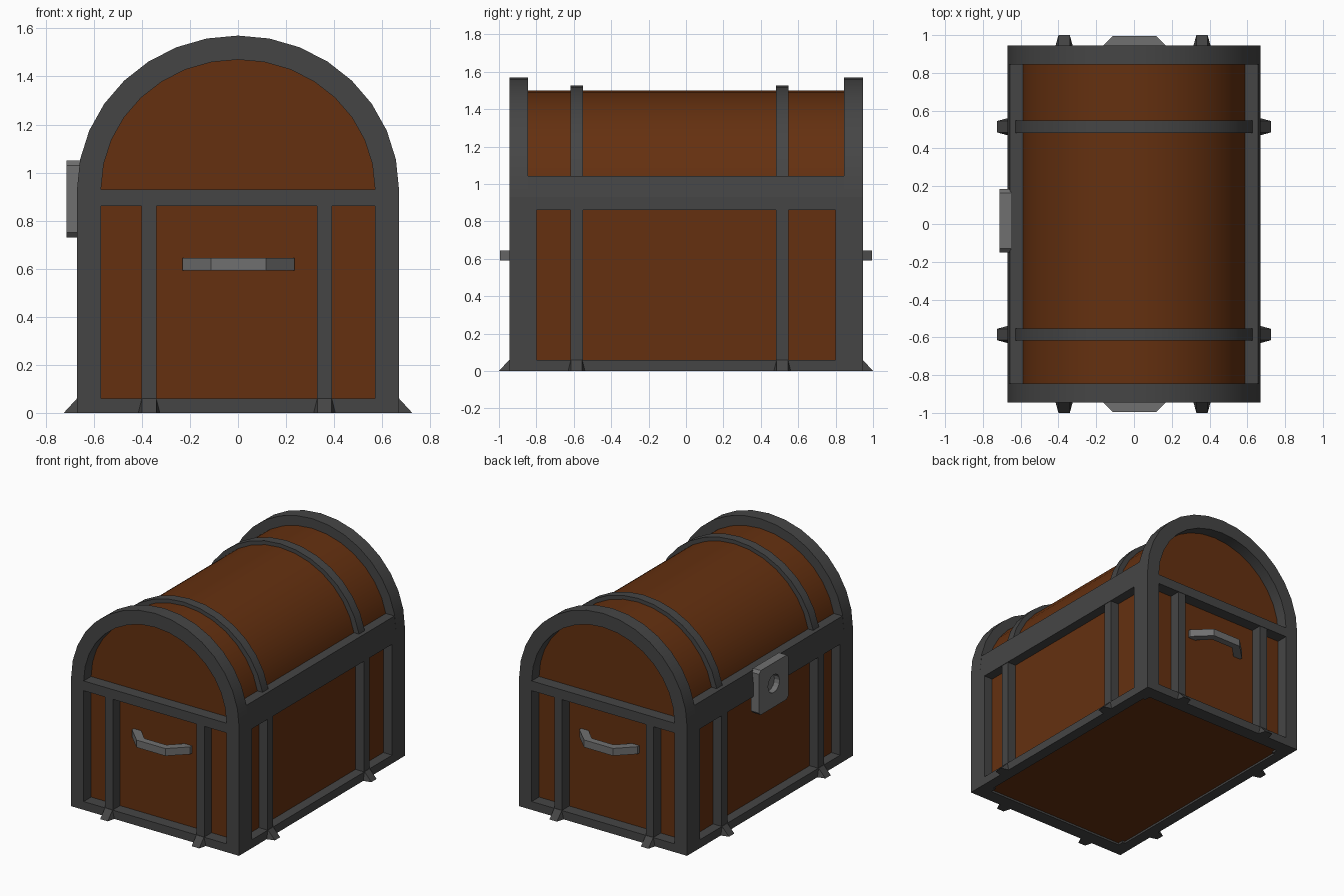
import bpy, bmesh, math
from mathutils import Vector

if "Cube" in bpy.data.objects:
    bpy.data.objects.remove(bpy.data.objects["Cube"])


def material(name, rgb):
    m = bpy.data.materials.new(name)
    m.diffuse_color = (*rgb, 1)
    m.use_nodes = True
    m.node_tree.nodes["Principled BSDF"].inputs["Base Color"].default_value = m.diffuse_color
    return m


WOOD = material("wood", (0.13, 0.03, 0.005))
IRON = material("iron", (0.06, 0.06, 0.06))
STEEL = material("steel", (0.16, 0.16, 0.16))


def make(name, verts, faces, mat, smooth=False):
    me = bpy.data.meshes.new(name)
    me.from_pydata(verts, [], faces)
    bm = bmesh.new()
    bm.from_mesh(me)
    bmesh.ops.recalc_face_normals(bm, faces=bm.faces)
    bm.to_mesh(me)
    bm.free()
    me.materials.append(mat)
    ob = bpy.data.objects.new(name, me)
    bpy.context.collection.objects.link(ob)
    if smooth:
        bpy.ops.object.select_all(action='DESELECT')
        ob.select_set(True)
        bpy.context.view_layer.objects.active = ob
        bpy.ops.object.shade_smooth_by_angle(angle=math.radians(30))
    return ob


def prism(name, rings, mat, smooth=False):
    """Solid between two matching closed outlines."""
    a, b = rings
    n = len(a)
    faces = [tuple(range(n)), tuple(range(n, 2 * n))]
    faces += [(i, (i + 1) % n, n + (i + 1) % n, n + i) for i in range(n)]
    return make(name, a + b, faces, mat, smooth)


def box(name, x, y, z, mat):
    return prism(name, [[(x[0], y[0], k), (x[1], y[0], k), (x[1], y[1], k), (x[0], y[1], k)]
                        for k in z], mat)


def half_ellipse(rx, rz, segs=16):
    return [(rx * math.cos(math.pi * i / segs), 0.93 + rz * math.sin(math.pi * i / segs))
            for i in range(segs + 1)]


def arch(name, outer, inner, y0, y1):
    """Half hoop of rectangular section."""
    verts = []
    for (ox, oz), (ix, iz) in zip(half_ellipse(*outer), half_ellipse(*inner)):
        verts += [(ox, y0, oz), (ox, y1, oz), (ix, y1, iz), (ix, y0, iz)]
    last = len(verts) - 4
    faces = [(0, 1, 2, 3), tuple(range(last, last + 4))]
    for k in range(0, last, 4):
        faces += [(k + j, k + (j + 1) % 4, k + 4 + (j + 1) % 4, k + 4 + j) for j in range(4)]
    return make(name, verts, faces, IRON, True)


def foot(name, centre, out):
    """Wedge flaring from the wall along direction out."""
    c, o = Vector(centre), Vector(out)
    s = Vector((-o.y, o.x, 0))
    up = Vector((0, 0, 0.06))
    tip = o * 0.055
    v = [c - s * .045, c + s * .045, c + s * .03 + tip, c - s * .03 + tip,
         c - s * .03 + up, c + s * .03 + up]
    make(name, v, [(0, 1, 2, 3), (0, 4, 5, 1), (3, 2, 5, 4), (0, 3, 4), (1, 5, 2)], IRON)


# wooden chest body and rounded lid
box("body", (-.60, .60), (-.86, .86), (.015, .93), WOOD)
prism("lid", [[(x, y, z) for x, z in half_ellipse(.60, .57)] for y in (-.86, .86)], WOOD, True)

# hoops over the lid
STRAP_Y = (-.585, .515)
for i, y in enumerate(STRAP_Y):
    arch(f"lid_strap_{i}", (.64, .597), (.58, .55), y - .033, y + .033)

for s in (-1, 1):
    tag = "left" if s < 0 else "right"
    end = "front" if s < 0 else "back"
    yr = sorted((s * .845, s * .945))
    xr = sorted((s * .59, s * .67))

    # end arches and end rails
    arch(f"{end}_arch", (.67, .64), (.57, .54), *yr)
    box(f"{end}_top_rail", (-.58, .58), yr, (.86, .93), IRON)
    box(f"{end}_bottom_rail", (-.58, .58), yr, (0, .06), IRON)

    # side rails, the upper one following the arch
    prof = [(.58, .86), (.67, .86), (.67, .93), (.657, 1.043), (.57, 1.043)]
    prism(f"{tag}_top_rail", [[(s * x, y, z) for x, z in prof] for y in (-.86, .86)], IRON)
    box(f"{tag}_bottom_rail", xr, (-.81, .81), (0, .06), IRON)

    # corner posts
    for t in (-1, 1):
        box(f"{tag}_post_{t}", sorted((s * .57, s * .67)), sorted((t * .80, t * .945)),
            (0, .93), IRON)

    # vertical straps and feet
    for i, y in enumerate(STRAP_Y):
        box(f"{tag}_strap_{i}", sorted((s * .59, s * .667)), (y - .033, y + .033), (.03, .88), IRON)
        foot(f"{tag}_foot_{i}", (s * .67, y, 0), (s, 0, 0))
    for i, x in enumerate((-.37, .36)):
        box(f"{end}_strap_{i}", (x - .031, x + .031), sorted((s * .85, s * .942)), (.03, .88), IRON)
        foot(f"{end}_foot_{i}", (x, s * .945, 0), (0, s, 0))

    # bent carrying handle
    path = [(-.23, .855), (-.23, .88), (-.113, .995), (.117, .995), (.235, .88), (.235, .855),
            (.18, .855), (.09, .945), (-.085, .945), (-.175, .855)]
    n = len(path)
    verts = [(x, s * y, z) for z in (.592, .645) for x, y in path]
    parts = [(0, 1, 8, 9), (1, 2, 8), (2, 3, 7, 8), (3, 4, 7), (4, 5, 6, 7)]
    parts = [(0, 1, 9), (1, 2, 8, 9), (2, 3, 7, 8), (3, 4, 6, 7), (4, 5, 6)]
    faces = [tuple(k + o for k in p) for p in parts for o in (0, n)]
    faces += [(i, (i + 1) % n, n + (i + 1) % n, n + i) for i in range(n)]
    make(f"{end}_handle", verts, faces, STEEL)

# lock plate with round keyhole
b = .02
rim = [(-.15 + b, .73), (.185 - b, .73), (.185, .73 + b), (.185, 1.05 - b),
       (.185 - b, 1.05), (-.15 + b, 1.05), (-.15, 1.05 - b), (-.15, .73 + b)]
plate = prism("lock_plate", [[(x, y, z) for y, z in rim] for x in (-.713, -.65)], STEEL)
hole = [(.0175 + .065 * math.cos(a * math.pi / 8), .90 + .065 * math.sin(a * math.pi / 8))
        for a in range(16)]
cutter = prism("keyhole_cutter", [[(x, y, z) for y, z in hole] for x in (-.8, -.672)], STEEL)
cutter.hide_render = True
cutter.hide_set(True)
mod = plate.modifiers.new("keyhole", 'BOOLEAN')
mod.operation = 'DIFFERENCE'
mod.solver = 'EXACT'
mod.object = cutter
